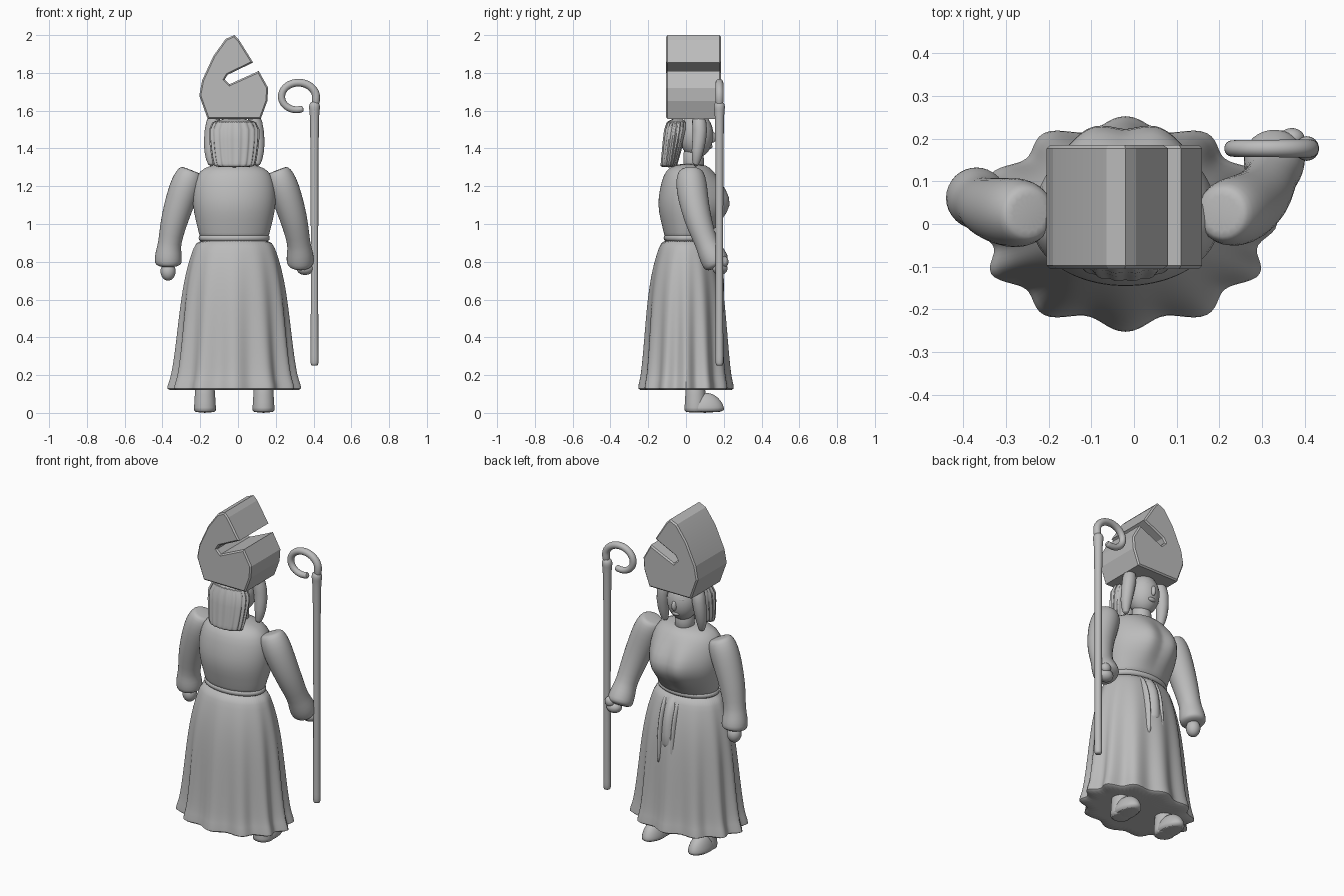
import bpy, bmesh, math
from mathutils import Vector

if "Cube" in bpy.data.objects:
    bpy.data.objects.remove(bpy.data.objects["Cube"])

GREY = (.5, .5, .5, 1)
grey = bpy.data.materials.new("stone grey")
grey.use_nodes = True
grey.diffuse_color = GREY
grey.node_tree.nodes["Principled BSDF"].inputs["Base Color"].default_value = GREY

MIDDLE = -.02
SIDES = (("right", -1), ("left", 1))


def finish(name, bm, angle=60, subdivide=False):
    bmesh.ops.recalc_face_normals(bm, faces=bm.faces)
    mesh = bpy.data.meshes.new(name)
    bm.to_mesh(mesh)
    bm.free()
    obj = bpy.data.objects.new(name, mesh)
    bpy.context.collection.objects.link(obj)
    mesh.materials.append(grey)
    if subdivide:
        modifier = obj.modifiers.new("soften", 'SUBSURF')
        modifier.levels = modifier.render_levels = 1
    bpy.ops.object.select_all(action='DESELECT')
    obj.select_set(True)
    bpy.context.view_layer.objects.active = obj
    bpy.ops.object.shade_smooth_by_angle(angle=math.radians(angle))


def skin(name, loops):
    """Bridge a stack of point loops and cap both ends."""
    bm = bmesh.new()
    rings = [[bm.verts.new(point) for point in loop] for loop in loops]
    for low, high in zip(rings, rings[1:]):
        for i in range(len(low)):
            bm.faces.new((low[i - 1], low[i], high[i], high[i - 1]))
    bm.faces.new(rings[0])
    bm.faces.new(rings[-1])
    finish(name, bm, subdivide=True)


def turn(count):
    return [math.tau * i / count for i in range(count)]


def ring(z, width, back, front, x=MIDDLE, y=0, folds=0, count=12, bust=0):
    """Horizontal oval with separate back and front depths, folds and a chest swell."""
    points = []
    for angle in turn(72):
        side, ahead = math.cos(angle), math.sin(angle)
        ripple = 1 + folds * math.cos(count * angle + math.sin(2 * angle) / 2)
        depth = back
        if ahead > 0:
            swell = math.exp(-((abs(side) - .4) / .3) ** 2)
            depth = front + bust * swell
        points.append((x + width * side * ripple, y + depth * ahead * ripple, z))
    return points


def limb(name, points, radii):
    """Round tube along a path."""
    points = [Vector(point) for point in points]
    last = len(points) - 1
    loops = []
    for i, (centre, radius) in enumerate(zip(points, radii)):
        along = points[min(i + 1, last)] - points[max(i - 1, 0)]
        across = along.cross(Vector((0, 1, 0))).normalized()
        upward = along.cross(across).normalized()
        loops.append([centre + radius * (math.cos(a) * across + math.sin(a) * upward)
                      for a in turn(16)])
    skin(name, loops)


def ellipsoid(name, centre, size):
    bm = bmesh.new()
    bmesh.ops.create_uvsphere(bm, u_segments=24, v_segments=16, radius=1)
    bmesh.ops.scale(bm, vec=size, verts=bm.verts)
    bmesh.ops.translate(bm, vec=centre, verts=bm.verts)
    finish(name, bm)


# Skirt: straight at the hips, flaring into folds towards a rounded hem
HEM, WAIST = .12, .93
skirt = [ring(HEM, .32, .225, .225, folds=.06)]
for step in range(15):
    t = step / 14
    spread, hip = math.sqrt(t), .07 * t ** 5
    depth = .245 - .055 * spread - hip
    skirt.append(ring(HEM + t * (WAIST - HEM), .345 - .085 * spread - hip,
                      depth, depth, folds=.07 * (1 - t)))
skin("skirt", skirt)

# Belt at the waist
skin("belt", [ring(.925 + .025 * math.cos(a), r, r - .07, r - .06)
              for a in (math.pi, 2, 1, 0) for r in [.17 + .022 * math.sin(a)]])

# Bodice: fuller at the chest, closing over the shoulders
skin("bodice", [ring(z, width, back, front, bust=bust) for z, width, back, front, bust in (
    (.9, .18, .11, .12, 0), (.95, .185, .115, .13, 0), (1.02, .205, .135, .18, .02),
    (1.1, .22, .15, .23, .03), (1.18, .22, .14, .2, .03), (1.26, .2, .12, .16, 0),
    (1.3, .16, .09, .13, 0), (1.32, .08, .04, .08, 0))])

# Draped sash: a soft panel ending in two tails
for name, x, low, width in (("sash_panel", 0, .6, .09), ("right_sash_tail", -.04, .52, .04),
                            ("left_sash_tail", .05, .5, .04)):
    skin(name, [ring(low + t * (WAIST - low), width * (1 - t / 3), .05, front, x=x)
                for t, front in ((0, .19), (.05, .205), (.5, .2), (.75, .175), (1, .12))])

# Sleeves with puffed shoulders and flared cuffs; the left one reaches to the staff
for (side, s), reach in zip(SIDES, (.04, .14)):
    drops = (0, .005, .04, .1, .2, .3, .39, .43, .48, .5, .51)
    radii = (.05, .065, .08, .085, .078, .07, .06, .07, .075, .07, .04)
    path = [(MIDDLE + s * (.225 + .125 * math.sin(math.pi * d)), .025 + reach * (2 * d) ** 2,
             1.285 - d) for d in drops]
    limb(side + "_sleeve", path, radii)

# Hands
ellipsoid("right_hand", (-.37, .065, .75), (.04, .04, .05))
ellipsoid("left_hand", (.355, .18, .765), (.045, .04, .035))
ellipsoid("left_thumb", (.37, .2, .8), (.03, .025, .03))

# Legs and shoes
for side, s in SIDES:
    x = MIDDLE + s * .155
    limb(side + "_leg", [(x, .05, z) for z in (0, .02, .09, .2)], (.06, .06, .055, .05))
    arc = [i * math.pi / 12 for i in range(6)]
    skin(side + "_shoe", [ring(.11 * math.sin(a), .062 * math.cos(a), .1 * math.cos(a),
                               .11 * math.cos(a), x=x, y=.095) for a in arc])

# Neck, head and face
limb("neck", [(MIDDLE, .04, z) for z in (1.28, 1.34, 1.42)], (.06, .055, .055))
ellipsoid("head", (MIDDLE, .055, 1.47), (.09, .09, .12))
ellipsoid("nose", (MIDDLE, .14, 1.46), (.015, .018, .03))
ellipsoid("lips", (MIDDLE, .128, 1.41), (.025, .012, .012))
ellipsoid("brow", (MIDDLE, .11, 1.5), (.06, .03, .02))

# Pleated hair at the back, swept outwards below
skin("back_hair", [ring(1.3 + .27 * t, .1 + .04 * math.sqrt(t), .05 + .015 * t, .035 + .035 * t,
                        y=.04 * t - .085, folds=.05, count=18) for t in (0, .05, .2, .5, 1)])

# Locks framing the face
for side, s in SIDES:
    limb(side + "_lock", [(MIDDLE + s * x, y, z) for x, y, z in (
        (.1, .06, 1.58), (.12, .08, 1.5), (.13, .06, 1.38), (.12, .05, 1.3))],
        (.04, .04, .035, .015))

# Tall split hat: a slotted outline given depth, with its rims chamfered
outline = ((-.16, 1.555), (-.205, 1.68), (-.19, 1.76), (-.13, 1.89), (-.065, 1.98),
           (MIDDLE, 2), (.005, 1.975), (.08, 1.855), (-.055, 1.79), (-.07, 1.765),
           (-.045, 1.74), (.11, 1.81), (.16, 1.72), (.155, 1.65), (.12, 1.555))
bm = bmesh.new()
sheets = [[bm.verts.new((x, y, z)) for x, z in outline] for y in (-.105, .185)]
near, far = sheets
for i in range(len(outline)):
    bm.faces.new((near[i - 1], near[i], far[i], far[i - 1]))
caps = [bm.faces.new(sheet) for sheet in sheets]
bmesh.ops.recalc_face_normals(bm, faces=bm.faces)
rims = [edge for cap in caps for edge in cap.edges]
bmesh.ops.bevel(bm, geom=rims, offset=.008, segments=1, affect='EDGES')
finish("hat", bm, angle=12)

# Staff with a collar below its curled crook
STAFF = Vector((.405, .177, 0))
limb("staff_shaft", [STAFF + Vector((0, 0, z)) for z in (.25, .255, .31, .33, 1.58, 1.605, 1.63, 1.65)],
     (.015, .022, .022, .02, .02, .03, .03, .02))
crook, thickness = [STAFF + Vector((.005, 0, 1.62))], [.022]
for step in range(25):
    t = step / 24
    angle = math.radians(5 + 290 * t)
    radius = .1 - .025 * t
    crook.append((.315 + radius * math.cos(angle), STAFF.y, 1.67 + .85 * radius * math.sin(angle)))
    thickness.append(.022 - .004 * t)
limb("staff_crook", crook, thickness)
